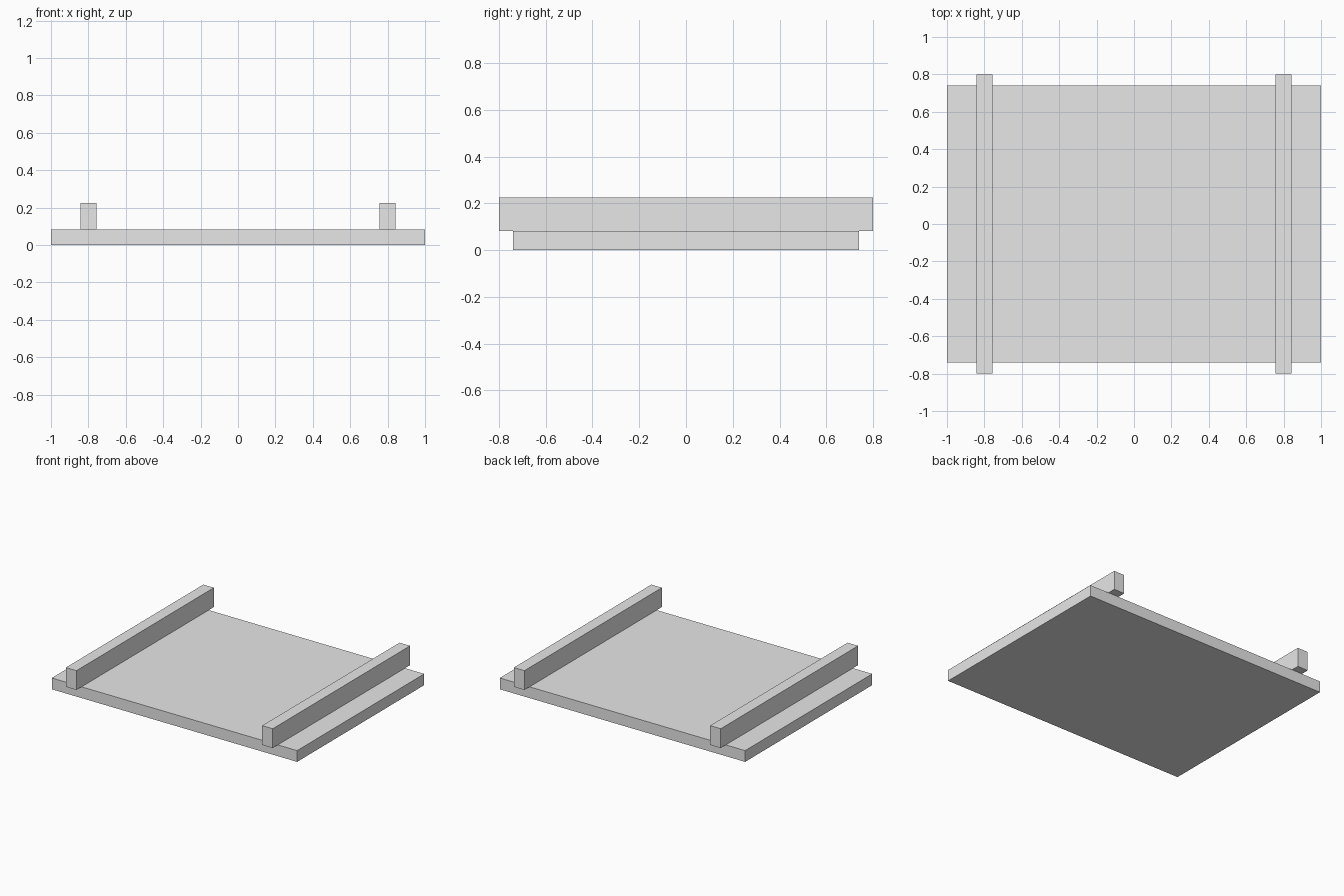
import bpy

cube = bpy.data.objects.get("Cube")
if cube:
    bpy.data.objects.remove(cube, do_unlink=True)

# Single grey material
COLOR = (0.8, 0.8, 0.8, 1.0)
grey = bpy.data.materials.new("light_grey")
grey.use_nodes = True
grey.diffuse_color = COLOR
grey.node_tree.nodes["Principled BSDF"].inputs["Base Color"].default_value = COLOR


def box(name, x, width, depth, bottom, top):
    """Box centred on y = 0, spanning bottom to top in z."""
    bpy.ops.mesh.primitive_cube_add(size=1, location=(x, 0, (bottom + top) / 2))
    obj = bpy.context.object
    obj.name = name
    obj.scale = (width, depth, top - bottom)
    bpy.ops.object.transform_apply(location=False, rotation=False, scale=True)
    obj.data.materials.append(grey)
    return obj


SLAB_TOP = 0.083
RAIL_TOP = 0.225

# Flat base panel
box("base_panel", 0, 2.0, 1.48, 0, SLAB_TOP)

# Two rails resting on the panel and overhanging it front and back
for side, sign in (("left", 1), ("right", -1)):
    box(side + "_rail", sign * 0.8, 0.086, 1.6, SLAB_TOP, RAIL_TOP)
